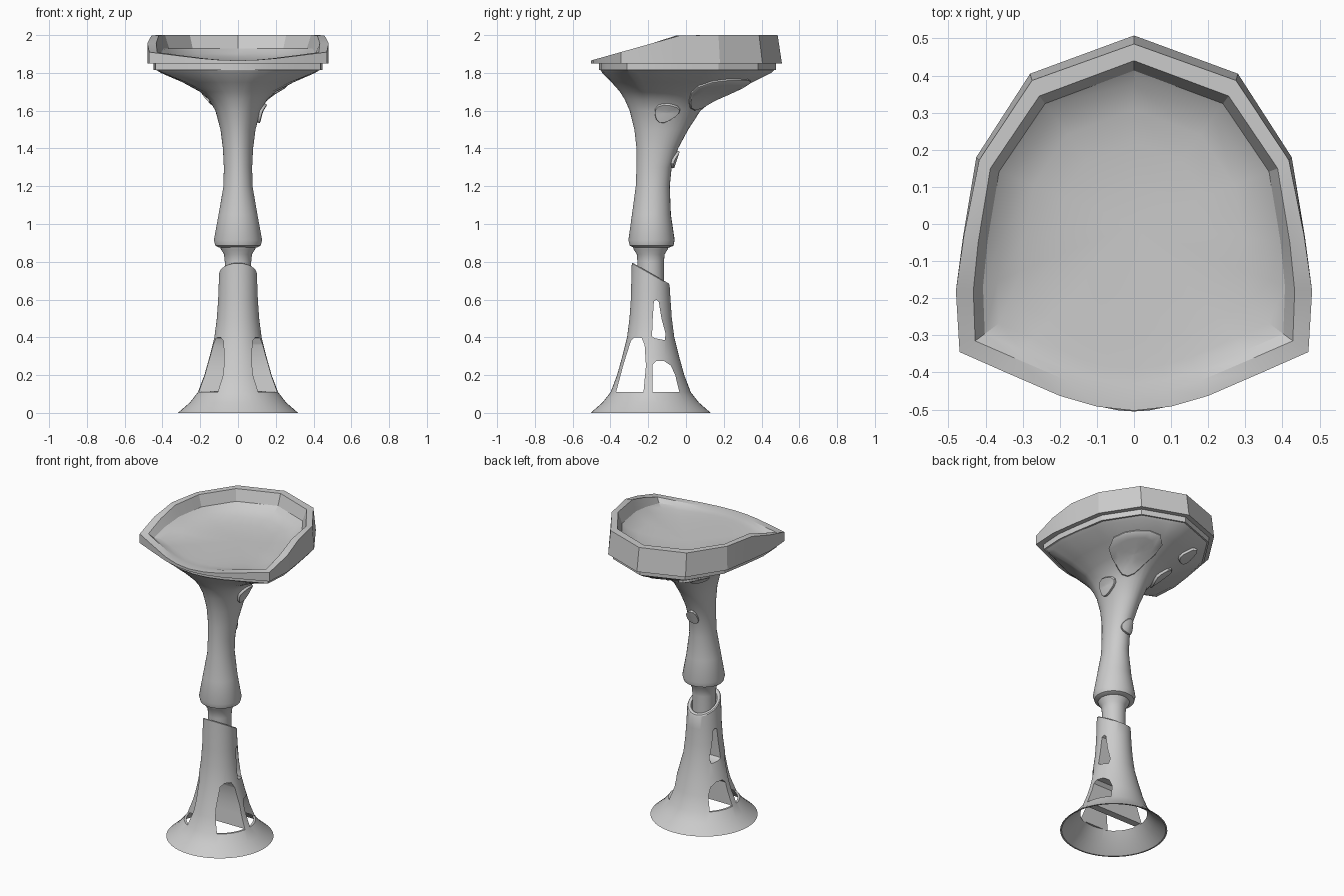
import bpy, bmesh, math
from mathutils import Vector

if "Cube" in bpy.data.objects:
    bpy.data.objects.remove(bpy.data.objects["Cube"])


def finish(name, bm, angle=30):
    bmesh.ops.recalc_face_normals(bm, faces=bm.faces[:])
    me = bpy.data.meshes.new(name)
    bm.to_mesh(me)
    bm.free()
    ob = bpy.data.objects.new(name, me)
    bpy.context.collection.objects.link(ob)
    if angle:
        smooth(ob, angle)
    return ob


def smooth(ob, angle):
    bpy.ops.object.select_all(action='DESELECT')
    bpy.context.view_layer.objects.active = ob
    ob.select_set(True)
    bpy.ops.object.shade_smooth_by_angle(angle=math.radians(angle))


def skin(name, rings, angle=30, caps=(True, True)):
    """Bridge equal-length rings of points into one surface."""
    bm = bmesh.new()
    vs = [[bm.verts.new(p) for p in r] for r in rings]
    n = len(vs[0])
    for a, b in zip(vs, vs[1:]):
        for i in range(n):
            j = (i + 1) % n
            bm.faces.new((a[i], a[j], b[j], b[i]))
    for flag, r in zip(caps, (vs[0], vs[-1])):
        if flag:
            bm.faces.new(r)
    return finish(name, bm, angle)


def circle(r, z, cy=-0.187, slope=0.0, n=48):
    return [(r * math.cos(t), cy + r * math.sin(t), z + slope * r * math.sin(t))
            for t in (2 * math.pi * i / n for i in range(n))]


def mirror(half):
    return half + [(-x, y) for x, y in half[-2:0:-1]]


# Seat outlines, back to front, right half
OUTER = mirror([(0, .508), (.28, .405), (.425, .18), (.46, -.03), (.48, -.18),
                (.47, -.345), (.35, -.398), (.2, -.463), (.1, -.492), (0, -.503)])
INNER = mirror([(0, .44), (.255, .345), (.387, .15), (.42, -.05), (.433, -.18),
                (.428, -.315), (.32, -.362), (.18, -.422), (.09, -.448), (0, -.458)])


def rim(y):
    return min(2.0, 1.865 + .281 * (y + .505))


# Seat shell: bottom, outer wall, sloped rim, dished floor
def top_scale(y):
    return .955 if y > .1 else (.99 if y > -.1 else 1)


top = [(x * (1 - (1 - top_scale(y)) * .4), y * top_scale(y)) for x, y in OUTER]
rings = [[(x, y, 1.85) for x, y in OUTER],
         [(x, y, rim(oy)) for (x, y), (_, oy) in zip(top, OUTER)],
         [(x, y, rim(oy)) for (x, y), (_, oy) in zip(INNER, OUTER)]]
for k, g in ((.94, .5), (.85, .3), (.7, .15), (.5, .06), (.25, .01), (.04, 0)):
    rings.append([(x * k, y * k, 1.858 + (rim(oy) - 1.858) * g)
                  for (x, y), (_, oy) in zip(INNER, OUTER)])
skin("seat", rings, 22)

# Thin plate under the seat
skin("seat_plate", [[(x * .93, y * .925 + .006, z) for x, y in OUTER]
                    for z in (1.815, 1.842, 1.852)], 22)

# Upper stem: round neck lofted into the seat outline (z, front y, back y, half width, blend)
ROWS = [(.875, -.275, -.09, .10, 0), (.885, -.298, -.066, .12, 0),
        (.915, -.305, -.06, .128, 0), (1.05, -.286, -.08, .103, 0),
        (1.2, -.266, -.086, .077, 0), (1.3, -.262, -.076, .075, 0),
        (1.4, -.262, -.042, .08, 0), (1.5, -.273, .012, .093, 0),
        (1.6, -.298, .077, .12, .05), (1.66, -.325, .15, .157, .15),
        (1.7, -.35, .235, .205, .3), (1.75, -.395, .35, .30, .6),
        (1.8, -.445, .45, .41, .95), (1.82, -.457, .468, .44, 1)]
UNIT = [(x / .48, y / .505) for x, y in OUTER]


def unit(t):
    """Where a ray at angle t meets the unit seat outline."""
    dx, dy = math.cos(t), math.sin(t)
    for (ax, ay), (bx, by) in zip(UNIT, UNIT[1:] + UNIT[:1]):
        ca, cb = dx * ay - dy * ax, dx * by - dy * bx
        if ca * cb <= 1e-12 and abs(ca - cb) > 1e-9:
            s = ca / (ca - cb)
            px, py = ax + (bx - ax) * s, ay + (by - ay) * s
            if px * dx + py * dy > 0:
                return px, py
    return dx, dy


def stem_point(t, z):
    for a, b in zip(ROWS, ROWS[1:]):
        if z <= b[0]:
            break
    s = (z - a[0]) / (b[0] - a[0])
    f, k, h, w = (p + (q - p) * s for p, q in zip(a[1:], b[1:]))
    ux, uy = unit(t)
    x = math.cos(t) * (1 - w) + ux * w
    y = math.sin(t) * (1 - w) + uy * w
    return Vector((h * x, (f + k) / 2 + (k - f) / 2 * y, z))


angles = []
for (ax, ay), (bx, by) in zip(UNIT, UNIT[1:] + UNIT[:1]):
    for s in (0, 1 / 3, 2 / 3):
        angles.append(math.atan2(ay + (by - ay) * s, ax + (bx - ax) * s))
skin("upper_stem", [[stem_point(t, r[0]) for t in angles] for r in ROWS], 35)


# Raised spots that follow the stem surface (angle, z, half angle, half height, wobble)
def raised(t, z, off):
    p = stem_point(t, z)
    n = (stem_point(t + .02, z) - stem_point(t - .02, z)).cross(
        stem_point(t, z + .01) - stem_point(t, z - .01)).normalized()
    return p + n * off


SPOTS = [(50, 1.697, 32, .08, .12), (2, 1.59, 20, .05, .1), (130, 1.752, 11, .025, .15),
         (146, 1.67, 17, .04, .1), (92, 1.34, 28, .045, .1)]
for i, (t0, z0, dt, dz, wob) in enumerate(SPOTS):
    rings = []
    for k, off in ((.04, .014), (.35, .014), (.7, .014), (.95, .014), (1, .009), (1, -.012)):
        ring = []
        for j in range(16):
            a = 2 * math.pi * j / 16
            r = k * (1 + wob * math.sin(3 * a + i))
            ring.append(raised(math.radians(t0 + dt * r * math.cos(a)),
                               z0 + dz * r * math.sin(a), off))
        rings.append(ring)
    skin(f"spot_{i + 1}", rings, 35, (True, False))

# Inner post between the two stem halves
skin("post", [circle(r, z) for r, z in
              ((.07, .6), (.07, .8), (.074, .84), (.09, .865), (.095, .88))])

# Pedestal: hollow flared foot, solid column, slanted cup at the top
S = -.57
profile = [(.195, .114, 0), (.245, .055, 0), (.309, 0, 0), (.318, 0, 0), (.255, .055, 0),
           (.212, .11, 0), (.178, .2, 0), (.15, .3, 0), (.125, .4, 0), (.112, .5, 0),
           (.105, .6, 0), (.1, .735, S), (.095, .74, S), (.078, .737, S), (.078, .61, 0)]
pedestal = skin("pedestal", [circle(r, z, slope=s) for r, z, s in profile], 0)

# Side-to-side openings through the pedestal, as (y, z) outlines
HOLES = [
    [(-.37, .11), (-.225, .11), (-.212, .25), (-.219, .36), (-.235, .397), (-.272, .4),
     (-.292, .38), (-.33, .26)],
    [(-.178, .11), (-.035, .11), (-.057, .2), (-.08, .25), (-.115, .274), (-.158, .275),
     (-.177, .255)],
    [(-.18, .405), (-.165, .395), (-.112, .385), (-.108, .42), (-.13, .5), (-.144, .588),
     (-.156, .6), (-.17, .59), (-.176, .5)]]
for hole in HOLES:
    cutter = skin("cutter", [[(x, y, z) for y, z in hole] for x in (-.5, .5)], 0)
    cutter.hide_render = True
    mod = pedestal.modifiers.new("opening", 'BOOLEAN')
    mod.operation = 'DIFFERENCE'
    mod.solver = 'EXACT'
    mod.object = cutter
    bpy.context.view_layer.objects.active = pedestal
    bpy.ops.object.modifier_apply(modifier=mod.name)
    bpy.data.objects.remove(cutter)
smooth(pedestal, 30)
